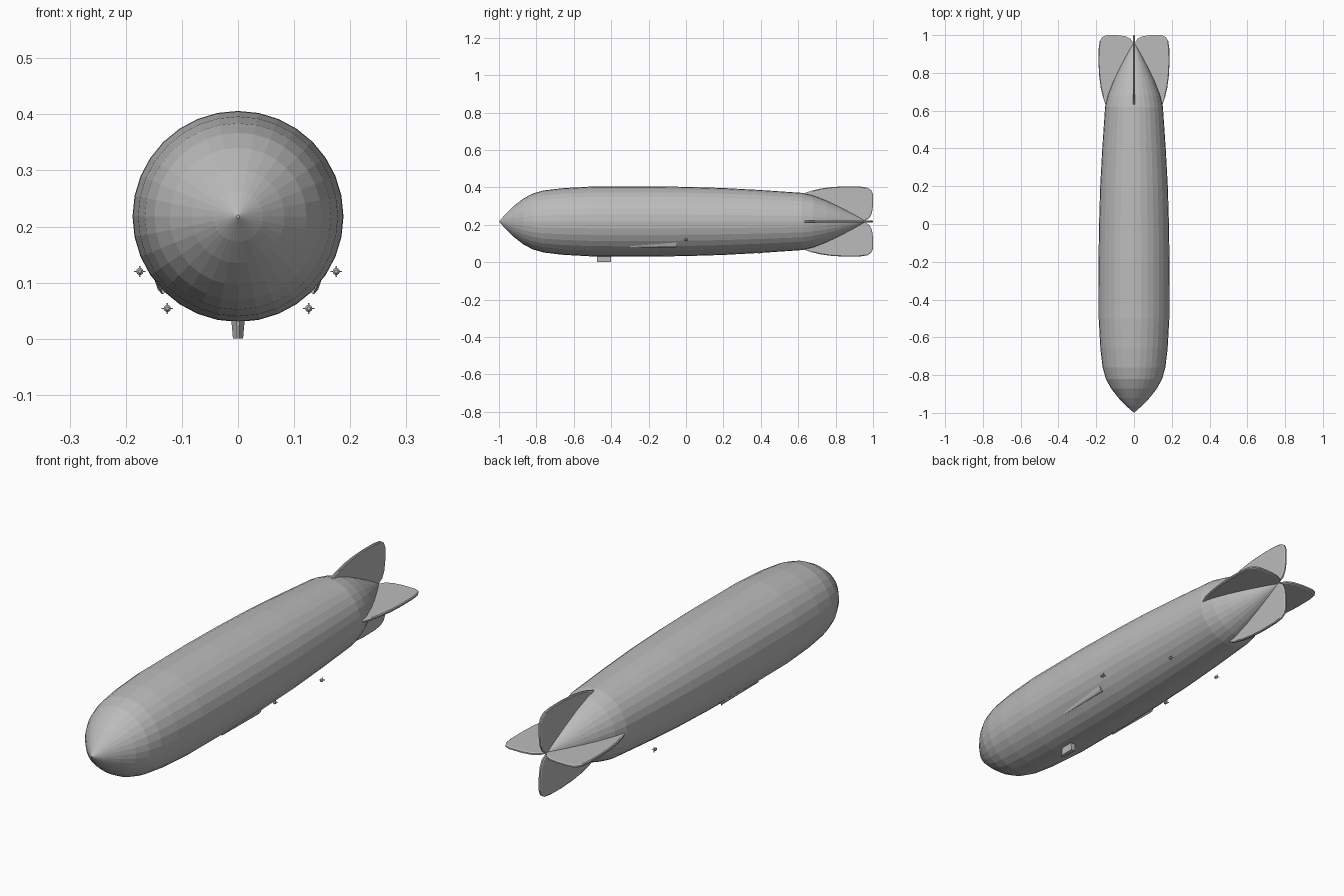
import bpy, bmesh, math
from mathutils import Matrix, Vector

cube = bpy.data.objects.get("Cube")
if cube:
    bpy.data.objects.remove(cube, do_unlink=True)

AXIS_Z = 0.218

grey = bpy.data.materials.new("hull grey")
grey.use_nodes = True
colour = (0.5, 0.5, 0.5, 1)
grey.diffuse_color = colour
grey.node_tree.nodes["Principled BSDF"].inputs["Base Color"].default_value = colour


def finish(name, bm):
    bmesh.ops.recalc_face_normals(bm, faces=bm.faces)
    mesh = bpy.data.meshes.new(name)
    bm.to_mesh(mesh)
    bm.free()
    mesh.materials.append(grey)
    obj = bpy.data.objects.new(name, mesh)
    bpy.context.collection.objects.link(obj)
    return obj


def loft(name, rings):
    """Skin a list of equal-length point rings and cap both ends."""
    bm = bmesh.new()
    loops = [[bm.verts.new(p) for p in ring] for ring in rings]
    n = len(loops[0])
    for a, b in zip(loops, loops[1:]):
        for i in range(n):
            j = (i + 1) % n
            bm.faces.new((a[i], a[j], b[j], b[i]))
    bm.faces.new(loops[0])
    bm.faces.new(loops[-1])
    return finish(name, bm)


# Hull: faceted body of revolution, (y, radius)
SIDES = 32
profile = [(-0.997, 0.003), (-0.96, 0.045), (-0.92, 0.083), (-0.87, 0.122),
           (-0.82, 0.149), (-0.76, 0.166), (-0.66, 0.178), (-0.5, 0.187),
           (-0.2, 0.188), (0.0, 0.185), (0.2, 0.179), (0.4, 0.168),
           (0.62, 0.153), (0.68, 0.139), (0.75, 0.112), (0.82, 0.079),
           (0.89, 0.042), (0.96, 0.003)]
loft("hull", [[(r * math.sin(math.tau * i / SIDES), y,
                AXIS_Z + r * math.cos(math.tau * i / SIDES))
               for i in range(SIDES)] for y, r in profile])

# Tail fins: rounded plates with softened rims, repeated around the axis
outline = [(0.63, 0.15), (0.67, 0.164), (0.72, 0.176), (0.78, 0.184),
           (0.85, 0.188), (0.93, 0.187), (0.97, 0.181), (0.99, 0.168),
           (1.0, 0.145), (1.0, 0.085), (0.994, 0.045), (0.98, 0.018),
           (0.95, 0.0), (0.85, 0.02), (0.7, 0.1)]
centre = Vector((0.85, 0.1))
for k, name in enumerate(["top_fin", "left_fin", "bottom_fin", "right_fin"]):
    turn = Matrix.Rotation(k * math.pi / 2, 4, 'Y')
    rings = []
    for x, scale in ((-0.006, 0.96), (-0.003, 1), (0.003, 1), (0.006, 0.96)):
        ring = []
        for point in outline:
            y, r = centre + (Vector(point) - centre) * scale
            ring.append(turn @ Vector((x, y, r)) + Vector((0, 0, AXIS_Z)))
        rings.append(ring)
    loft(name, rings)

# Control gondola: tapered car with a narrow prow
plan = [(-0.2, -0.475), (0.2, -0.475), (1, -0.455), (1, -0.4), (-1, -0.4), (-1, -0.455)]
loft("control_gondola", [[(x * w, y, z) for x, y in plan]
                         for z, w in ((0, 0.009), (0.04, 0.0125))])

for side, word in ((1, "left"), (-1, "right")):
    # Side wedge: thin at the front, opening towards the rear
    front = [(0.12, 0.09), (0.133, 0.08), (0.136, 0.082), (0.137, 0.086)]
    rear = [(0.12, 0.09), (0.136, 0.08), (0.143, 0.088), (0.149, 0.106)]
    loft(word + "_side_wedge", [[(side * x, y, z) for x, z in ring]
                                for y, ring in ((-0.3, front), (-0.05, rear))])

    # Engine pods with crossed propeller blades
    for place, x, y, z in (("front", 0.175, 0, 0.12), ("rear", 0.126, 0.39, 0.054)):
        hub = Vector((side * x, y, z))
        radii = ((-0.008, 0.003), (-0.004, 0.0065), (0.004, 0.0065), (0.008, 0.003))
        loft(f"{word}_{place}_engine",
             [[hub + Vector((r * math.cos(math.tau * i / 10), dy,
                             r * math.sin(math.tau * i / 10)))
               for i in range(10)] for dy, r in radii])
        bm = bmesh.new()
        for size in ((0.02, 0.002, 0.002), (0.002, 0.002, 0.02)):
            shift = Matrix.Translation(hub + Vector((0, 0.008, 0)))
            bmesh.ops.create_cube(bm, size=1, matrix=shift @ Matrix.Diagonal((*size, 1)))
        finish(f"{word}_{place}_propeller", bm)
